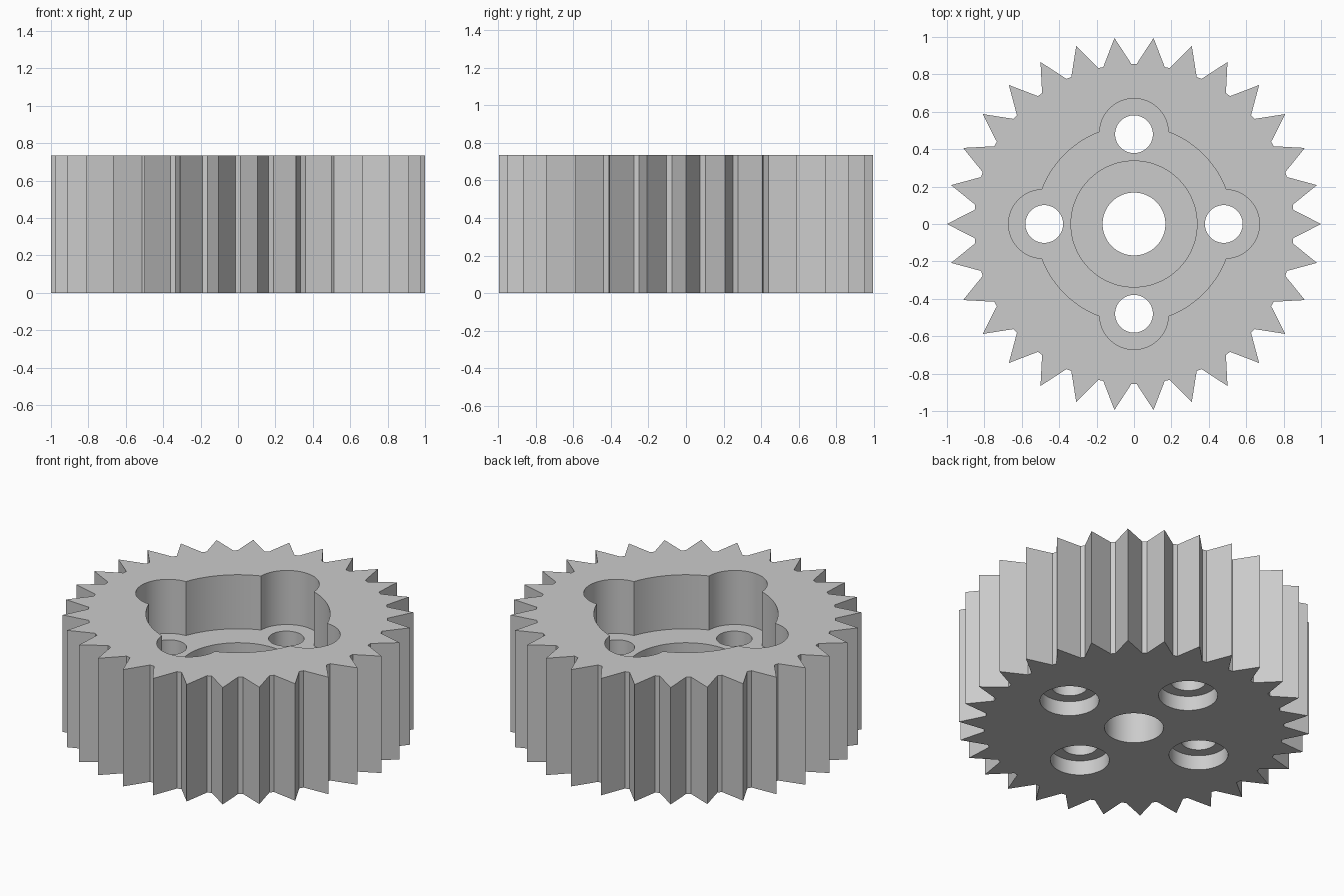
import bpy, bmesh, math
from math import sin, cos, pi

cube = bpy.data.objects.get("Cube")
if cube:
    bpy.data.objects.remove(cube, do_unlink=True)

HEIGHT = 0.735
TEETH = 30
FLOOR = 0.395          # floor of the lobed pocket
HUB_FLOOR = 0.25       # floor of the round hub recess
BOLT_RADIUS = 0.48     # distance of the bolt holes from the axis

grey = bpy.data.materials.new("light grey")
grey.use_nodes = True
grey.diffuse_color = (0.6, 0.6, 0.6, 1)
grey.node_tree.nodes["Principled BSDF"].inputs["Base Color"].default_value = (0.6, 0.6, 0.6, 1)


def prism(name, outline, z0, z1):
    """Extrude a closed outline from z0 to z1."""
    bm = bmesh.new()
    face = bm.faces.new([bm.verts.new((x, y, z0)) for x, y in outline])
    top = bmesh.ops.extrude_face_region(bm, geom=[face])["geom"]
    verts = [v for v in top if isinstance(v, bmesh.types.BMVert)]
    bmesh.ops.translate(bm, verts=verts, vec=(0, 0, z1 - z0))
    bmesh.ops.recalc_face_normals(bm, faces=bm.faces)
    mesh = bpy.data.meshes.new(name)
    bm.to_mesh(mesh)
    bm.free()
    mesh.materials.append(grey)
    obj = bpy.data.objects.new(name, mesh)
    bpy.context.collection.objects.link(obj)
    return obj


def arc(cx, cy, r, a0, a1, n):
    return [(cx + r * cos(a0 + (a1 - a0) * i / n), cy + r * sin(a0 + (a1 - a0) * i / n))
            for i in range(n)]


def circle(cx, cy, r, n=64):
    return arc(cx, cy, r, 0, 2 * pi, n)


def gear_outline(tip=1.0, root=0.855, flat=0.016):
    """Pointed teeth with a narrow flat at each root."""
    pts = []
    step = 2 * pi / TEETH
    for i in range(TEETH):
        a = i * step
        pts.append((tip * cos(a), tip * sin(a)))
        for d in (-flat, flat):
            b = a + step / 2 + d
            pts.append((root * cos(b), root * sin(b)))
    return pts


def pocket_outline(big=0.525, centre=0.487, lobe=0.184):
    """Circle with four round lobes."""
    phi = math.acos((big**2 + centre**2 - lobe**2) / (2 * big * centre))
    half = math.atan2(big * sin(phi), big * cos(phi) - centre)
    pts = []
    for k in range(4):
        a = k * pi / 2
        pts += arc(centre * cos(a), centre * sin(a), lobe, a - half, a + half, 32)
        pts += arc(0, 0, big, a + phi, a + pi / 2 - phi, 18)
    return pts


gear = prism("gear_body", gear_outline(), 0, HEIGHT)

# Pocket, hub recess and shaft bore
cutters = [
    prism("pocket_cutter", pocket_outline(), FLOOR, 1),
    prism("hub_cutter", circle(0, 0, 0.337, 96), HUB_FLOOR, 0.9),
    prism("bore_cutter", circle(0, 0, 0.168), -0.2, 0.8),
]
# Bolt holes, counterbored from below
for k in range(4):
    x, y = BOLT_RADIUS * cos(k * pi / 2), BOLT_RADIUS * sin(k * pi / 2)
    cutters.append(prism("bolt_cutter", circle(x, y, 0.101, 48), -0.3, 0.85))
    cutters.append(prism("counterbore_cutter", circle(x, y, 0.168), -0.1, 0.092))

bpy.ops.object.select_all(action='DESELECT')
bpy.context.view_layer.objects.active = gear
gear.select_set(True)
for cutter in cutters:
    cutter.hide_render = True
    mod = gear.modifiers.new("cut", 'BOOLEAN')
    mod.operation = 'DIFFERENCE'
    mod.solver = 'EXACT'
    mod.object = cutter
    bpy.ops.object.modifier_apply(modifier=mod.name)
    bpy.data.objects.remove(cutter, do_unlink=True)

# Smooth bores, crisp teeth and rims
bpy.ops.object.shade_smooth_by_angle(angle=math.radians(25))
